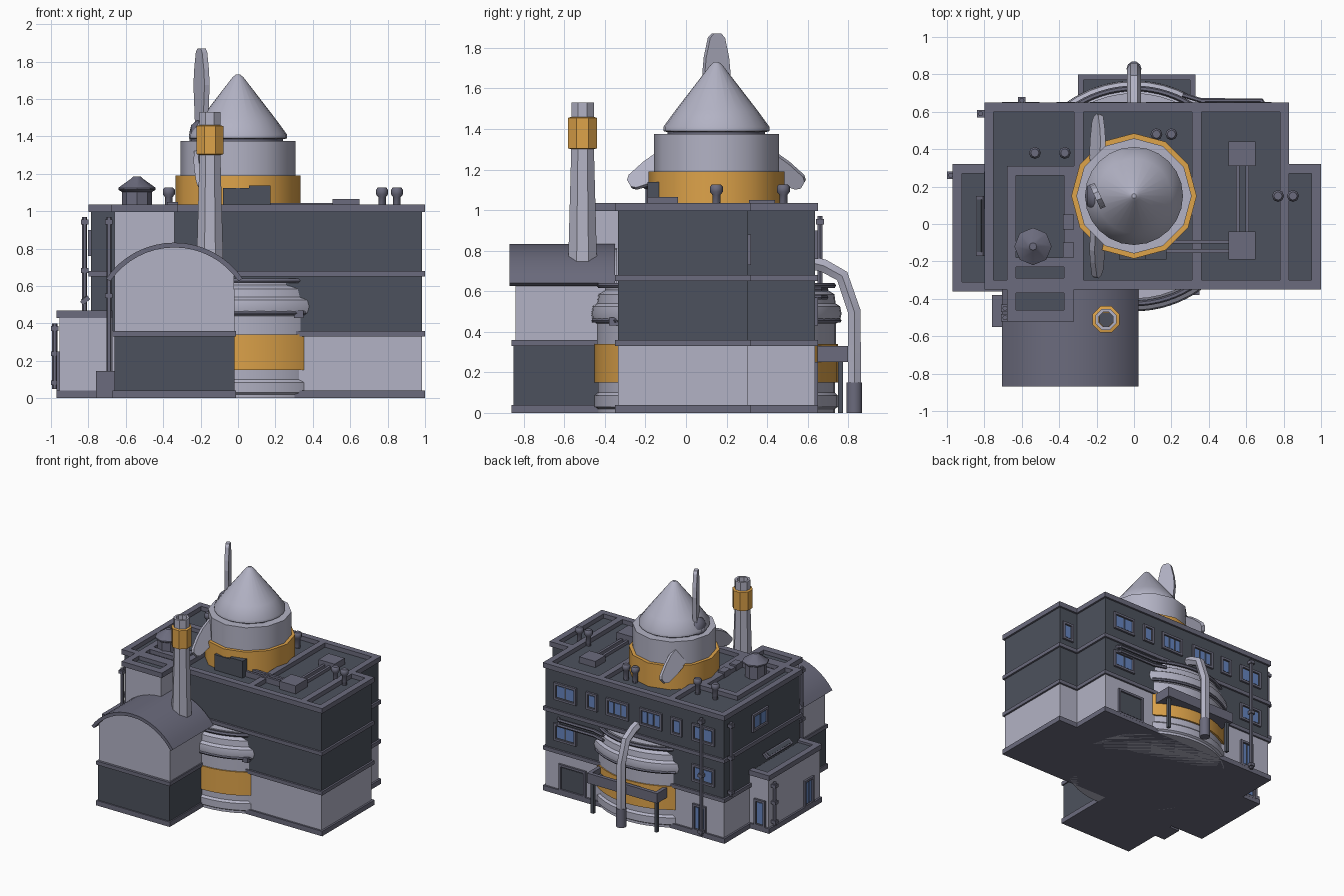
import bpy, bmesh, math
from mathutils import Matrix, Vector

if "Cube" in bpy.data.objects:
    bpy.data.objects.remove(bpy.data.objects["Cube"])

def mat(name, rgb):
    m = bpy.data.materials.new(name)
    m.diffuse_color = [((c + .055) / 1.055) ** 2.4 for c in rgb] + [1]
    m.use_nodes = True
    m.node_tree.nodes["Principled BSDF"].inputs["Base Color"].default_value = m.diffuse_color
    return m

LIGHT = mat("pale_grey", (.70, .70, .77))
TRIM = mat("mid_grey", (.42, .42, .49))
DARK = mat("dark_slate", (.30, .32, .365))
GOLD = mat("gold", (.87, .64, .29))
GLASS = mat("window_blue", (.40, .52, .75))

def finish(name, bm, mats, smooth=False):
    bmesh.ops.recalc_face_normals(bm, faces=bm.faces)
    me = bpy.data.meshes.new(name)
    bm.to_mesh(me); bm.free()
    for m in mats: me.materials.append(m)
    o = bpy.data.objects.new(name, me)
    bpy.context.collection.objects.link(o)
    if smooth: shade(o)
    return o

def shade(o):
    bpy.ops.object.select_all(action='DESELECT')
    o.select_set(True)
    bpy.context.view_layer.objects.active = o
    bpy.ops.object.shade_smooth_by_angle(angle=math.radians(40))

def boxes(name, items, matrix=Matrix()):
    """items: (x0, x1, y0, y1, z0, z1, material)"""
    bm, mats = bmesh.new(), []
    for x0, x1, y0, y1, z0, z1, m in items:
        if m not in mats: mats.append(m)
        M = matrix @ Matrix.Translation(((x0+x1)/2, (y0+y1)/2, (z0+z1)/2)) @ Matrix.Diagonal((x1-x0, y1-y0, z1-z0, 1))
        r = bmesh.ops.create_cube(bm, size=1, matrix=M)
        for f in {f for v in r['verts'] for f in v.link_faces}: f.material_index = mats.index(m)
    return finish(name, bm, mats)

def prism(name, pts, vec, m, smooth=False):
    """extrude a closed polygon of 3D points along vec"""
    bm = bmesh.new()
    f = bm.faces.new([bm.verts.new(p) for p in pts])
    r = bmesh.ops.extrude_face_region(bm, geom=[f], use_keep_orig=True)
    bmesh.ops.translate(bm, vec=vec, verts=[g for g in r['geom'] if isinstance(g, bmesh.types.BMVert)])
    return finish(name, bm, [m], smooth)

def revolve(name, prof, loc, segs, m, start=0):
    """prof: (radius, height) from bottom to top, ends are capped"""
    bm = bmesh.new()
    rings = [[bm.verts.new((loc[0] + r*math.cos(a), loc[1] + r*math.sin(a), z))
              for a in (start + 2*math.pi*i/segs for i in range(segs))] for r, z in prof]
    for a, b in zip(rings, rings[1:]):
        for i in range(segs):
            j = (i+1) % segs
            bm.faces.new((a[i], a[j], b[j], b[i]))
    bm.faces.new(rings[0][::-1]); bm.faces.new(rings[-1])
    return finish(name, bm, [m], True)

def tube(name, pts, r, m):
    cu = bpy.data.curves.new(name, 'CURVE')
    cu.dimensions, cu.bevel_depth, cu.bevel_resolution, cu.use_fill_caps = '3D', r, 1, True
    s = cu.splines.new('POLY'); s.points.add(len(pts)-1)
    for p, c in zip(s.points, pts): p.co = (*c, 1)
    o = bpy.data.objects.new(name, cu)
    bpy.context.collection.objects.link(o)
    bpy.ops.object.select_all(action='DESELECT')
    o.select_set(True); bpy.context.view_layer.objects.active = o
    bpy.ops.object.convert(target='MESH')
    o = bpy.context.object
    o.data.materials.clear(); o.data.materials.append(m)
    shade(o)

# main building: stacked storeys and trim bands
def foot(d, z):
    return [(-.8+d, -.35+d, z), (1-d, -.35+d, z), (1-d, .32-d, z), (.83-d, .32-d, z), (.83-d, .65-d, z), (-.8+d, .65-d, z)]
for name, d, z0, z1, m in [("base_trim", 0, 0, .04, TRIM), ("ground_storey", .015, .04, .33, LIGHT),
                           ("lower_trim", 0, .33, .36, TRIM), ("middle_storey", .015, .36, .65, DARK),
                           ("upper_trim", 0, .65, .68, TRIM), ("top_storey", .015, .68, 1.0, DARK)]:
    prism(name, foot(d, z0), (0, 0, z1-z0), m)

# stair tower behind the hall
boxes("stair_tower", [(-.66, -.34, -.5, -.2, .02, .998, LIGHT), (-.66, -.34, -.5, .28, .99, 1.003, DARK)])

# parapet rims and roof dividers
rims = [(-.8, 1, -.35, -.3), (.95, 1, -.35, .32), (.78, 1, .27, .32), (.78, .83, -.35, .65), (-.8, .83, .6, .65),
        (-.8, -.75, -.35, .65), (-.32, -.27, -.35, .65), (.31, .36, -.35, .65), (-.68, -.63, -.52, .31),
        (-.68, -.32, .26, .31), (-.68, -.32, -.23, -.18), (-.68, -.32, -.37, -.29), (-.68, -.32, -.52, -.46),
        (-.375, -.32, -.52, .31)]
boxes("roof_parapet", [(*r, .995, 1.035, TRIM) for r in rims])

# front hall with barrel roof
boxes("hall_lower", [(-.66, -.02, -.85, -.3, .04, .33, DARK), (-.67, -.01, -.86, -.3, 0, .04, TRIM),
                     (-.67, -.01, -.86, -.3, .33, .36, TRIM)])
def arc(R, half, y, n=16):
    return [(-.34 + R*math.sin(t), y, .39 + R*math.cos(t)) for t in (half*(2*i/n - 1) for i in range(n+1))]
prism("hall_upper", [(-.66, -.84, .36)] + arc(.42, .866, -.84) + [(-.02, -.84, .36)], (0, .5, 0), LIGHT)
prism("barrel_roof", arc(.442, .97, -.87) + arc(.416, .97, -.87)[::-1], (0, .52, 0), TRIM, True)

# side annex
boxes("annex", [(-.955, -.67, -.352, .305, .03, .45, LIGHT), (-.97, -.67, -.36, .32, 0, .04, TRIM),
                (-.97, -.92, -.36, .32, .43, .47, TRIM), (-.97, -.67, -.36, -.31, .43, .47, TRIM),
                (-.97, -.79, .27, .32, .43, .47, TRIM), (-.93, -.79, -.33, .3, .44, .453, DARK)])
boxes("annex_skylight", [(-.05, 0, -.17, .15, 0, .025, TRIM), (-.04, -.01, -.15, .13, .025, .03, DARK)],
      Matrix.Translation((-.79, 0, .53)) @ Matrix.Rotation(math.radians(-40), 4, 'Y'))
boxes("utility_box", [(-.76, -.65, -.55, -.38, 0, .145, TRIM)])

# big reactor drum bulging through both walls
C = (0, .15)
revolve("drum_lower", [(.585, 0), (.585, .02), (.6, .03), (.6, .085), (.585, .1), (.585, .155)], C, 48, LIGHT)
revolve("drum_gold_band", [(.58, .15), (.6, .15), (.6, .34), (.58, .34)], C, 48, GOLD)
revolve("drum_upper", [(.59, .335), (.59, .44), (.61, .455), (.617, .49), (.61, .525), (.588, .54), (.582, .585),
                       (.55, .605), (.55, .64)], C, 48, LIGHT)
for side, mid in (("front", -90), ("back", 90)):
    for k, (z, r, R) in enumerate([(.628, .015, .575), (.455, .012, .605)]):
        tube(f"{side}_cable_{k}", [(R*math.cos(a), .15 + R*math.sin(a), z) for a in
             (math.radians(mid + 36*(i/8 - 1)) for i in range(17))], r, TRIM)
boxes("front_cable_clamp", [(.3, .35, -.38, -.33, .43, .47, TRIM)])

# rocket top with nose cone on the roof
revolve("gold_collar", [(.335, 1.0), (.335, 1.19), (.3, 1.19)], C, 12, GOLD)
revolve("pale_collar", [(.308, 1.18), (.308, 1.375), (.24, 1.375)], C, 12, LIGHT)
revolve("cone_gap", [(.24, 1.37), (.24, 1.39)], C, 12, TRIM)
revolve("nose_cone", [(.245, 1.385), (.262, 1.39), (.262, 1.41), (.2, 1.495), (.03, 1.715), (.012, 1.73)], C, 24, LIGHT)

# three-blade rotor
hub = Matrix.Translation((-.195, .15, 1.375))
prof = [(-.045, .02), (-.07, .3), (-.062, .38), (-.04, .475), (-.02, .495), (.02, .495), (.04, .475), (.062, .38), (.07, .3), (.045, .02)]
for i in range(3):
    b = prism(f"rotor_blade_{i}", [(-.015, y, z) for y, z in prof], (.03, 0, 0), LIGHT)
    b.data.transform(hub @ Matrix.Rotation(math.radians(120*i), 4, 'X') @ Matrix.Rotation(math.radians(25), 4, 'Z'))
h = revolve("rotor_hub", [(.085, -.05), (.085, .02), (.06, .05), (.02, .06)], (0, 0), 12, TRIM)
h.data.transform(Matrix.Translation((-.2, .15, 1.40)) @ Matrix.Rotation(math.radians(-90), 4, 'Y'))

# chimney
P, s8 = (-.15, -.51), math.pi/8
revolve("chimney_shaft", [(.078, .7), (.06, 1.32)], P, 8, LIGHT, s8)
revolve("chimney_band", [(.06, 1.3), (.077, 1.305), (.077, 1.455), (.06, 1.46)], P, 8, GOLD, s8)
revolve("chimney_top", [(.06, 1.45), (.06, 1.53), (.042, 1.53), (.042, 1.46)], P, 8, LIGHT, s8)
revolve("chimney_hole", [(.041, 1.46), (.041, 1.475)], P, 8, DARK, s8)

# roof vents, ducts and cabinets
revolve("vent_drum", [(.08, 1.0), (.08, 1.115)], (-.54, -.12), 8, TRIM)
revolve("vent_cap", [(.075, 1.1), (.1, 1.115), (.1, 1.125), (.03, 1.175), (.02, 1.185)], (-.54, -.12), 8, TRIM)
for i, p in enumerate([(-.53, .38), (-.37, .38), (.12, .48), (.2, .48), (.77, .15), (.85, .15)]):
    revolve(f"vent_pipe_{i}", [(.02, .99), (.02, 1.075), (.032, 1.09), (.032, 1.115), (.022, 1.127)], p, 8, TRIM)
boxes("roof_units", [(.505, .65, -.19, -.04, 1, 1.065, TRIM), (.505, .65, .31, .44, 1, 1.05, TRIM),
                     (-.38, -.32, -.18, -.1, 1, 1.05, TRIM), (-.38, -.32, -.03, .05, 1, 1.05, TRIM)])
boxes("roof_ducts", [(x, x+.02, -.05, .32, 1, 1.025, TRIM) for x in (.545, .595)] +
      [(.15, .51, y, y+.02, 1, 1.045, TRIM) for y in (-.105, -.155)])
boxes("roof_cabinet", [(-.08, .07, -.19, -.13, 1, 1.125, DARK), (.06, .175, -.19, -.13, 1, 1.138, DARK)])

# windows and doors: frame in local space, y pointing out of the wall
def opening(name, x, y, z, w, h, panes=2, angle=0, glass=GLASS):
    t, a = .018, w/2
    it = [(-a, a, -.005, .016, 0, t, TRIM), (-a, a, -.005, .016, h-t, h, TRIM), (-a, -a+t, -.005, .016, 0, h, TRIM),
          (a-t, a, -.005, .016, 0, h, TRIM), (-a, a, -.004, .003, 0, h, DARK)]
    pw = (w - 2*t) / panes
    for i in range(panes):
        x0 = -a + t + i*pw
        it.append((x0+.007, x0+pw-.007, 0, .007, t+.008, h-t-.008, glass))
    boxes(name, it, Matrix.Translation((x, y, z)) @ Matrix.Rotation(math.radians(angle), 4, 'Z'))

for s in (-1, 1):
    for k, (x, w, p) in enumerate([(.15, .2, 3), (.38, .1, 1), (.62, .2, 2)]):
        opening(f"top_window_{s}_{k}", s*x + .015, .635, .76, w, .14, p)
    opening(f"middle_window_{s}", s*.62 + .015, .635, .43, .2, .14)
opening("wing_window", .91, .305, .73, .1, .15, 1)
opening("left_window", -.785, .18, .76, .2, .14, 2, 90)
opening("back_door", -.57, .635, .03, .12, .22, 2)
opening("garage_door", .57, .635, .03, .24, .22, 1, 0, DARK)
opening("annex_back_door", -.88, .305, .03, .1, .22, 1)
opening("annex_side_door", -.955, -.2, .03, .12, .22, 2, 90)

# back canopy on legs
boxes("canopy", [(-.3, .33, .62, .8, .25, .28, TRIM), (-.3, .33, .77, .8, .25, .33, TRIM),
                 (-.3, -.27, .62, .8, .25, .33, TRIM), (.3, .33, .62, .8, .25, .33, TRIM),
                 (-.27, .3, .62, .77, .28, .285, DARK)])
boxes("canopy_legs", [(x-.012, x+.012, .75, .775, 0, .25, DARK) for x in (-.27, .3)])

# back exhaust pipe, wall cables and drainpipes
tube("exhaust_pipe", [(0, .6, .745), (0, .68, .725), (0, .77, .675), (0, .83, .5), (0, .83, .1)], .037, LIGHT)
revolve("exhaust_foot", [(.04, 0), (.04, .15)], (0, .83), 10, TRIM)
for k, z in enumerate((.57, .61)):
    tube(f"wall_cable_{k}", [(.26, .69, z), (.36, .66, z), (.68, .66, z), (.7, .63, z)], .013, TRIM)
for k, (x, y, z0, z1) in enumerate([(-.69, -.45, .1, .97), (-.69, -.5, .1, .97), (-.82, .59, .37, .97),
                                    (-.6, .66, .02, .97), (-.98, .26, .05, .4)]):
    tube(f"drainpipe_{k}", [(x, y, z0), (x, y, z1)], .014, TRIM)
    boxes(f"drain_bracket_{k}", [(x-.02, x+.02, y-.02, y+.02, z, z+.025, TRIM) for z in (z0+.02, (z0+z1)/2, z1-.04)])
